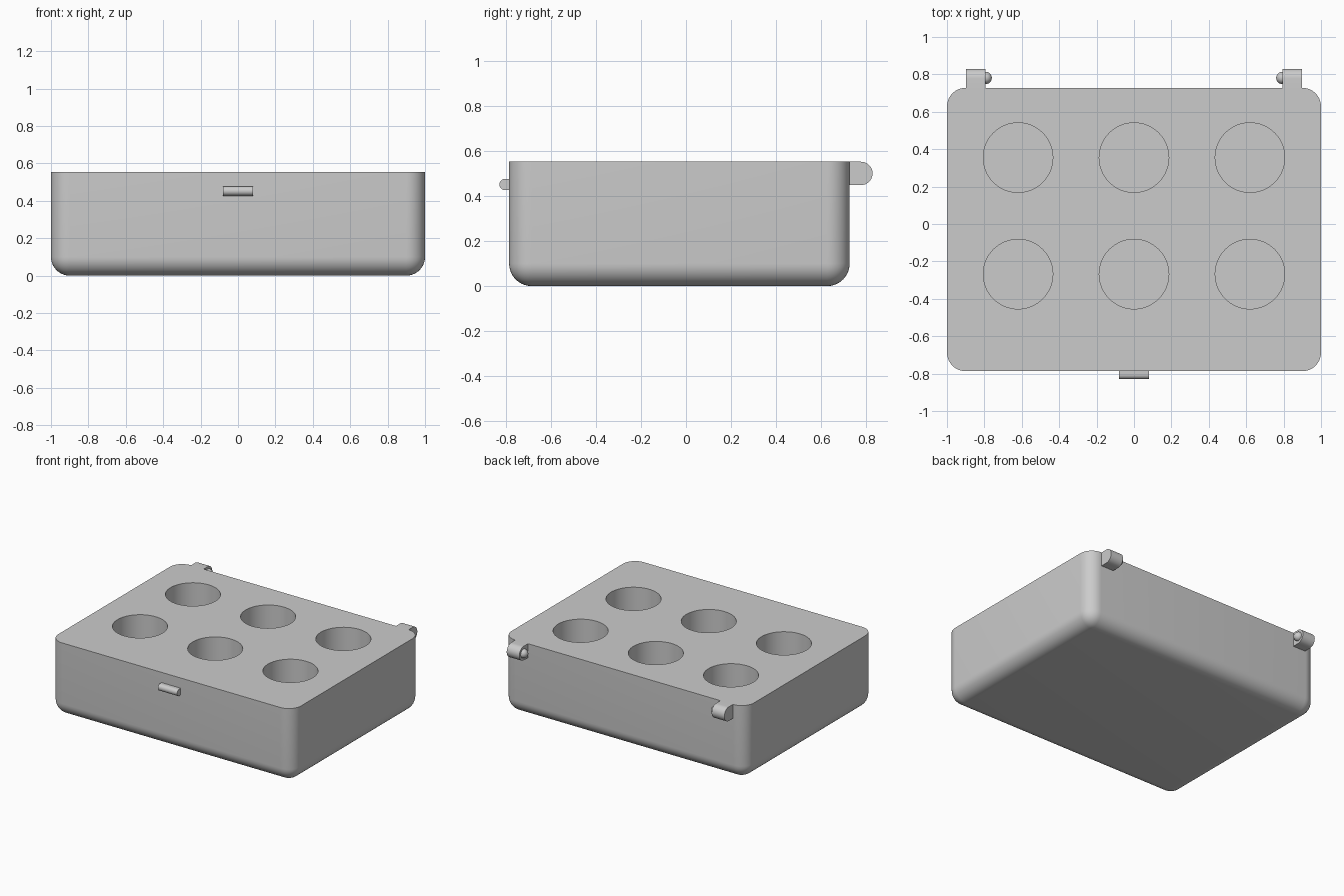
import bpy, bmesh
from math import pi, sin, cos
from mathutils import Matrix, Vector

old = bpy.data.objects.get("Cube")
if old:
    bpy.data.objects.remove(old, do_unlink=True)

grey = bpy.data.materials.new("plain grey")
grey.use_nodes = True
grey.diffuse_color = (0.6, 0.6, 0.6, 1)
grey.node_tree.nodes["Principled BSDF"].inputs["Base Color"].default_value = (0.6, 0.6, 0.6, 1)

BACK, FRONT, TOP = 0.728, -0.787, 0.553
FILLET = 0.1


def make(name, bm):
    """Turn a bmesh into a grey object."""
    bmesh.ops.recalc_face_normals(bm, faces=bm.faces)
    mesh = bpy.data.meshes.new(name)
    bm.to_mesh(mesh)
    bm.free()
    mesh.materials.append(grey)
    obj = bpy.data.objects.new(name, mesh)
    bpy.context.collection.objects.link(obj)
    return obj


def smooth(obj):
    bpy.ops.object.select_all(action="DESELECT")
    obj.select_set(True)
    bpy.context.view_layer.objects.active = obj
    bpy.ops.object.shade_smooth_by_angle(angle=pi / 6)


def lug(name, x0, x1, wall, reach, z, radius):
    """Bar along x with a half-round end, standing out from a wall."""
    side = 1 if reach > wall else -1
    centre = reach - side * radius
    steps = 24
    profile = [(wall, z - radius)]
    for i in range(steps + 1):
        a = -pi / 2 + pi * i / steps
        profile.append((centre + side * radius * cos(a), z + radius * sin(a)))
    profile.append((wall, z + radius))
    bm = bmesh.new()
    face = bm.faces.new([bm.verts.new((x0, y, h)) for y, h in profile])
    ext = bmesh.ops.extrude_face_region(bm, geom=[face])
    moved = [v for v in ext["geom"] if isinstance(v, bmesh.types.BMVert)]
    bmesh.ops.translate(bm, verts=moved, vec=(x1 - x0, 0, 0))
    obj = make(name, bm)
    smooth(obj)
    return obj


# Tray body with rounded upright and bottom edges
bm = bmesh.new()
size = Matrix.Diagonal((2, BACK - FRONT, TOP, 1))
place = Matrix.Translation((0, (BACK + FRONT) / 2, TOP / 2))
bmesh.ops.create_cube(bm, size=1, matrix=place @ size)
edges = [e for e in bm.edges if min(v.co.z for v in e.verts) < 0.01]
bmesh.ops.bevel(bm, geom=edges, offset=FILLET, segments=10, profile=0.5, affect="EDGES")
body = make("tray_body", bm)

# Six round wells cut into the top
FLOOR = 0.1
bm = bmesh.new()
for x in (-0.62, 0, 0.62):
    for y in (-0.268, 0.355):
        height = TOP - FLOOR + 0.1
        bmesh.ops.create_cone(bm, cap_ends=True, segments=64, radius1=0.186, radius2=0.186,
                              depth=height, matrix=Matrix.Translation((x, y, FLOOR + height / 2)))
cutter = make("well_cutter", bm)
cutter.hide_render = True
cut = body.modifiers.new("wells", "BOOLEAN")
cut.operation = "DIFFERENCE"
cut.solver = "EXACT"
cut.object = cutter
bpy.context.view_layer.objects.active = body
bpy.ops.object.modifier_apply(modifier=cut.name)
bpy.data.objects.remove(cutter, do_unlink=True)
smooth(body)

# Front catch
lug("front_catch", -0.079, 0.079, FRONT + 0.002, -0.83, 0.452, 0.025)

# Hinge lugs with domed pins facing inwards
for side, word in ((1, "left"), (-1, "right")):
    lug(word + "_hinge_lug", side * 0.793, side * 0.897, BACK - 0.002, 0.83, TOP - 0.052, 0.052)
    bm = bmesh.new()
    bmesh.ops.create_uvsphere(bm, u_segments=24, v_segments=16, radius=0.033,
                              matrix=Matrix.Translation(Vector((side * 0.793, 0.781, TOP - 0.052))))
    smooth(make(word + "_hinge_pin", bm))
